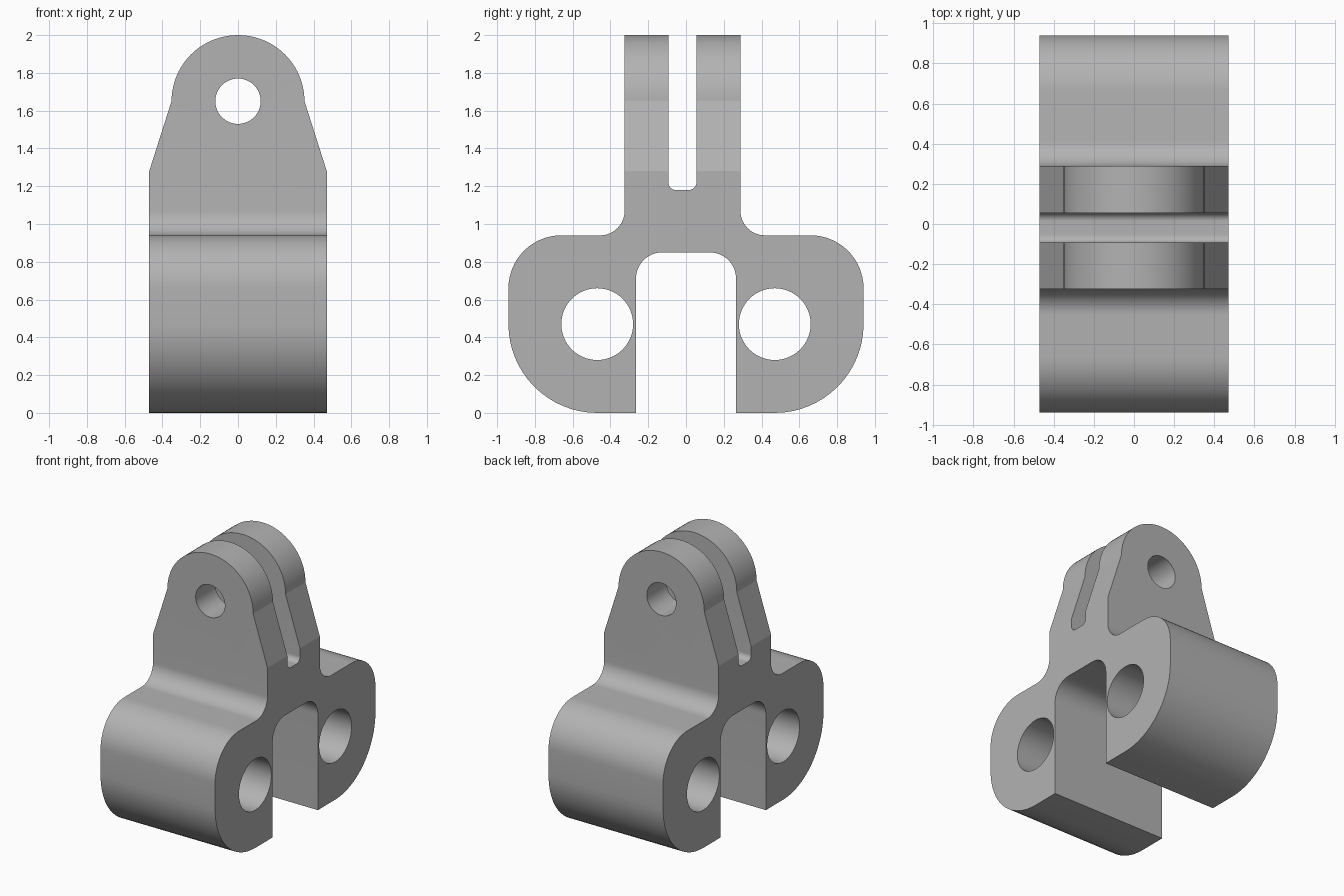
import bpy, bmesh, math
from mathutils import Vector

cube = bpy.data.objects.get("Cube")
if cube:
    bpy.data.objects.remove(cube, do_unlink=True)

mat = bpy.data.materials.new("plain grey")
mat.use_nodes = True
GREY = (0.45, 0.45, 0.45, 1)
mat.diffuse_color = GREY
mat.node_tree.nodes["Principled BSDF"].inputs["Base Color"].default_value = GREY


def rounded(corners, steps=16):
    """Outline from (u, v, radius) corners, each right angle filleted."""
    out = []
    for i, (u, v, r) in enumerate(corners):
        p = Vector((u, v))
        if not r:
            out.append(p)
            continue
        a = (Vector(corners[i - 1][:2]) - p).normalized() * r
        b = (Vector(corners[(i + 1) % len(corners)][:2]) - p).normalized() * r
        for k in range(steps + 1):
            t = math.pi / 2 * k / steps
            out.append(p + a + b - b * math.cos(t) - a * math.sin(t))
    return out


def circle(u, v, r, n=64):
    return [Vector((u + r * math.cos(2 * math.pi * k / n),
                    v + r * math.sin(2 * math.pi * k / n))) for k in range(n)]


def prism(name, outline, axis, half):
    """Extrude an outline symmetrically along x or y."""
    def place(p, d):
        return (d, p.x, p.y) if axis == "x" else (p.x, d, p.y)
    bm = bmesh.new()
    face = bm.faces.new([bm.verts.new(place(p, -half)) for p in outline])
    ext = bmesh.ops.extrude_face_region(bm, geom=[face])
    moved = [g for g in ext["geom"] if isinstance(g, bmesh.types.BMVert)]
    shift = Vector(place(Vector((0, 0)), 2 * half))
    bmesh.ops.translate(bm, verts=moved, vec=shift)
    bmesh.ops.recalc_face_normals(bm, faces=bm.faces)
    mesh = bpy.data.meshes.new(name)
    bm.to_mesh(mesh)
    bm.free()
    mesh.materials.append(mat)
    obj = bpy.data.objects.new(name, mesh)
    bpy.context.collection.objects.link(obj)
    return obj


def cut(target, tool, operation):
    bpy.context.view_layer.objects.active = target
    mod = target.modifiers.new("cut", "BOOLEAN")
    mod.object, mod.operation, mod.solver = tool, operation, "EXACT"
    bpy.ops.object.modifier_apply(modifier=mod.name)
    bpy.data.objects.remove(tool, do_unlink=True)


# Side profile: two legs, shoulders and a slotted pair of upright lugs
side = [
    (-0.265, 0, 0), (-0.94, 0, 0.47), (-0.94, 0.94, 0.28),
    (-0.325, 0.94, 0.13), (-0.325, 2.1, 0), (-0.093, 2.1, 0),
    (-0.093, 1.18, 0.04), (0.055, 1.18, 0.04), (0.055, 2.1, 0),
    (0.288, 2.1, 0), (0.288, 0.94, 0.13), (0.94, 0.94, 0.28),
    (0.94, 0, 0.47), (0.265, 0, 0), (0.265, 0.85, 0.14), (-0.265, 0.85, 0.14),
]
bracket = prism("clevis_bracket", rounded(side), "x", 0.6)

# Front silhouette: straight sides, tapered shoulders, round lug top
front = [Vector((-0.47, 1.28)), Vector((-0.47, -0.1)),
         Vector((0.47, -0.1)), Vector((0.47, 1.28))]
front += [Vector((0.352 * math.cos(math.pi * k / 40),
                  1.65 + 0.35 * math.sin(math.pi * k / 40))) for k in range(41)]
cut(bracket, prism("silhouette", front, "y", 1.2), "INTERSECT")

# Pin holes through the legs and the lugs
for y in (-0.47, 0.47):
    cut(bracket, prism("leg_hole", circle(y, 0.47, 0.19), "x", 0.8), "DIFFERENCE")
cut(bracket, prism("lug_hole", circle(0, 1.65, 0.12), "y", 1.2), "DIFFERENCE")

# Smooth fillets, sharp edges elsewhere
bpy.ops.object.select_all(action="DESELECT")
bracket.select_set(True)
bpy.context.view_layer.objects.active = bracket
bpy.ops.object.shade_smooth_by_angle(angle=math.radians(12))
